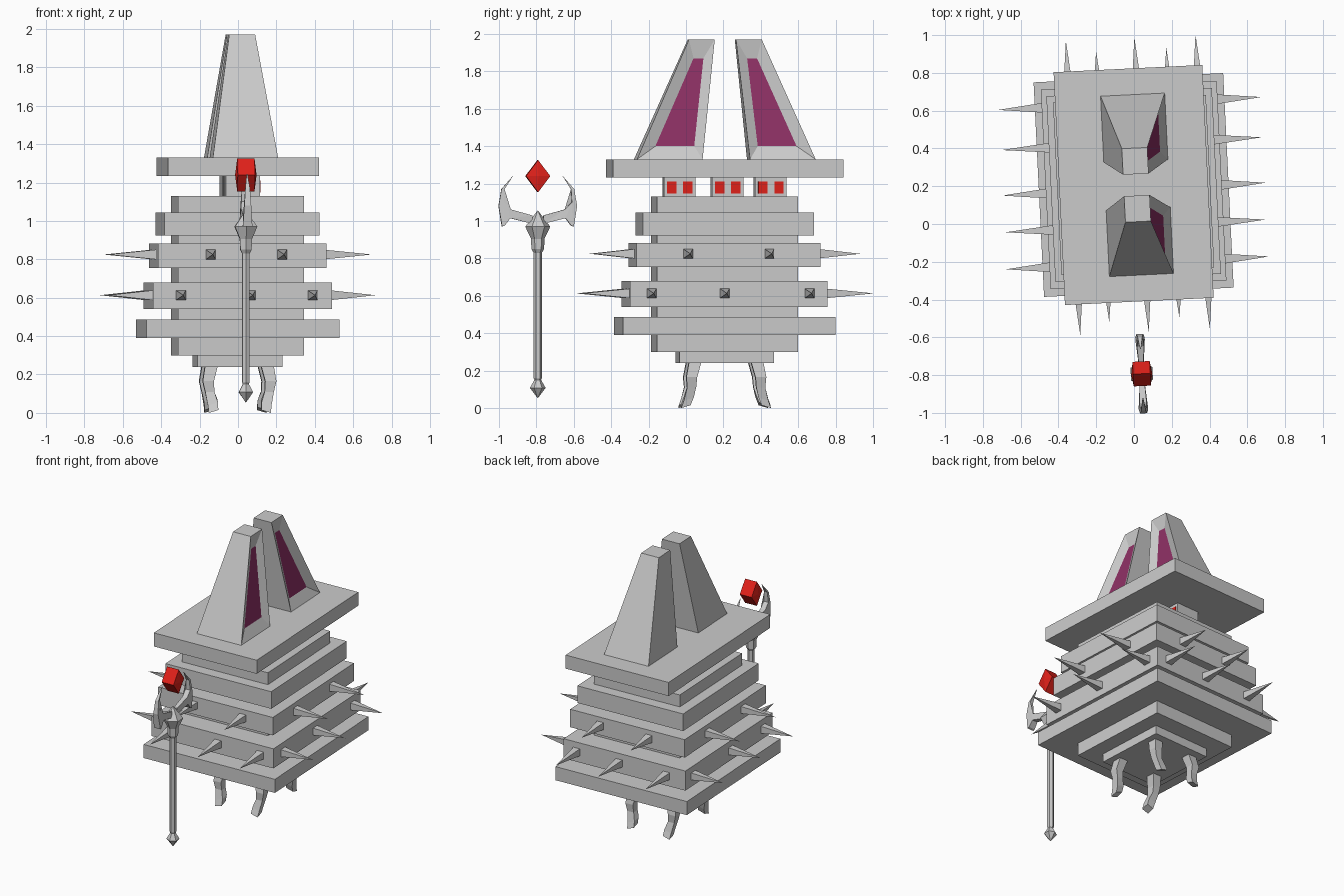
import bpy, bmesh, math
from mathutils import Matrix, Vector

if "Cube" in bpy.data.objects:
    bpy.data.objects.remove(bpy.data.objects["Cube"])

# Whole model sits in a frame turned slightly about z
FRAME = Matrix.Translation((-0.002, 0.2065, 0)) @ Matrix.Rotation(math.radians(2.8), 4, 'Z')


def material(name, color):
    m = bpy.data.materials.new(name)
    m.diffuse_color = color
    m.use_nodes = True
    m.node_tree.nodes["Principled BSDF"].inputs["Base Color"].default_value = m.diffuse_color
    return m


RED = material("red", (0.75, 0.015, 0.01, 1))
PURPLE = material("purple", (0.27, 0.03, 0.13, 1))
GREY = material("grey", (0.8, 0.8, 0.8, 1))


def finish(name, bm, mats=()):
    bmesh.ops.recalc_face_normals(bm, faces=bm.faces)
    me = bpy.data.meshes.new(name)
    bm.to_mesh(me)
    bm.free()
    for m in mats:
        me.materials.append(m)
    ob = bpy.data.objects.new(name, me)
    bpy.context.collection.objects.link(ob)
    ob.matrix_world = FRAME
    return ob


def add_box(bm, cx, cy, z0, z1, w, d):
    mat = Matrix.Translation((cx, cy, (z0 + z1) / 2)) @ Matrix.Diagonal((w, d, z1 - z0, 1))
    bmesh.ops.create_cube(bm, size=1, matrix=mat)


def add_loft(bm, rings):
    rings = [[bm.verts.new(p) for p in r] for r in rings]
    n = len(rings[0])
    for a, b in zip(rings, rings[1:]):
        for i in range(n):
            bm.faces.new((a[i], a[(i + 1) % n], b[(i + 1) % n], b[i]))
    bm.faces.new(rings[0])
    bm.faces.new(rings[-1])


# Stacked body slabs: name, z0, z1, width, depth
for name, z0, z1, w, d in [
    ("base", 0.24, 0.30, 0.445, 0.505),
    ("body_core", 0.30, 1.13, 0.658, 0.756),
    ("tier_1", 0.39, 0.487, 1.005, 1.137),
    ("tier_2", 0.54, 0.68, 0.932, 1.057),
    ("tier_3", 0.755, 0.883, 0.877, 0.985),
    ("tier_4", 0.923, 1.045, 0.81, 0.916),
    ("top_plate", 1.233, 1.33, 0.788, 1.234),
]:
    bm = bmesh.new()
    add_box(bm, 0, 0, z0, z1, w, d)
    finish(name, bm)

# Head blocks with pairs of eyes
heads, eyes = bmesh.new(), bmesh.new()
for y in (-0.246, 0.012, 0.243):
    add_box(heads, 0.011, y, 1.13, 1.233, 0.178, 0.168)
    for s in (-1, 1):
        add_box(eyes, 0.097, y + s * 0.043, 1.147, 1.211, 0.014, 0.05)
finish("head_blocks", heads)
finish("eyes", eyes, [RED])

# Ears: tapered blocks with a recessed coloured panel on the +x face
for side, s in (("front", -1), ("back", 1)):
    bm = bmesh.new()

    def quad(x, *yz):
        return [bm.verts.new((x(z), s * y, z)) for y, z in yz]

    outline = ((0.127, 1.33), (0.478, 1.33), (0.195, 1.97), (0.057, 1.97))
    inset = ((0.170, 1.40), (0.378, 1.40), (0.170, 1.87), (0.117, 1.87))
    slope = lambda z: (z - 1.33) / 0.64
    back = quad(lambda z: -0.152 + 0.099 * slope(z), *outline)
    front = quad(lambda z: 0.188 - 0.106 * slope(z), *outline)
    panel = quad(lambda z: 0.160 - 0.106 * slope(z), *inset)
    for a, b in ((back, front), (front, panel)):
        for i in range(4):
            j = (i + 1) % 4
            bm.faces.new((a[i], a[j], b[j], b[i]))
    bm.faces.new(back)
    bm.faces.new(panel).material_index = 1
    finish(side + "_ear", bm, [GREY, PURPLE])

# Spikes: four-sided needles, three on tier 2 and two on tier 3 per side
bm = bmesh.new()


def add_spike(axis, sign, along, z, root, tip, r=0.027):
    def pt(out, a, dz):
        return (sign * out, a, z + dz) if axis == 0 else (a, sign * out, z + dz)
    ring = [bm.verts.new(pt(root, along + i * r, j * r))
            for i, j in ((-1, -1), (1, -1), (1, 1), (-1, 1))]
    end = bm.verts.new(pt(tip, along, 0))
    bm.faces.new(ring)
    for i in range(4):
        bm.faces.new((ring[i], ring[(i + 1) % 4], end))


for s in (-1, 1):
    for a in (-0.413, -0.022, 0.432):
        add_spike(0, s, a, 0.613, 0.45, 0.698)
    for a in (-0.217, 0.219):
        add_spike(0, s, a, 0.825, 0.42, 0.69)
    for a in (-0.321, 0.042, 0.366):
        add_spike(1, s, a, 0.613, 0.51, 0.78)
    for a in (-0.164, 0.208):
        add_spike(1, s, a, 0.825, 0.475, 0.716)
finish("spikes", bm)

# Crooked legs: square section swept down a bent path (outward x, outward y, z, half size)
path = [(0.145, 0.165, 0.25, 0.033), (0.163, 0.185, 0.165, 0.029), (0.155, 0.185, 0.11, 0.024),
        (0.14, 0.20, 0.055, 0.026), (0.137, 0.215, 0.015, 0.025)]
bm = bmesh.new()
for sx in (-1, 1):
    for sy in (-1, 1):
        add_loft(bm, [[(sx * x + i * r, sy * y + j * r, z - 0.3 * r * (sx * i + sy * j) * (k > 2))
                       for i, j in ((-1, -1), (1, -1), (1, 1), (-1, 1))]
                      for k, (x, y, z, r) in enumerate(path)])
finish("legs", bm)

# Staff: six-sided turned shaft with pommel, collar and diamond head
SX, SY = -0.006, -1.0
bm = bmesh.new()
profile = [(0.002, 0.055), (0.042, 0.108), (0.018, 0.15), (0.022, 0.16), (0.022, 0.83),
           (0.034, 0.85), (0.036, 0.905), (0.067, 0.97), (0.002, 1.055)]
add_loft(bm, [[(SX + r * math.sin(k * math.pi / 3), SY + r * math.cos(k * math.pi / 3), z)
               for k in range(6)] for r, z in profile])
finish("staff", bm)

# Crescent horns: outline (distance from staff, z, half thickness), mirrored
horn = [(0.03, 1.03, 0.012), (0.145, 1.062, 0.018), (0.182, 1.10, 0.018), (0.178, 1.17, 0.012),
        (0.13, 1.245, 0.002), (0.195, 1.17, 0.012), (0.21, 1.08, 0.018), (0.192, 0.97, 0.025),
        (0.178, 0.975, 0.025), (0.148, 1.015, 0.022), (0.03, 0.985, 0.012)]
bm = bmesh.new()
for s in (-1, 1):
    add_loft(bm, [[(SX + e * t, SY + s * y, z) for y, z, t in horn] for e in (-1, 1)])
bmesh.ops.triangulate(bm, faces=[f for f in bm.faces if len(f.verts) > 4])
finish("staff_horns", bm)

# Floating gem: diamond prism along x with slightly pointed ends
bm = bmesh.new()
diamond = [(0, 0.086), (0.065, 0), (0, -0.086), (-0.065, 0)]
rims = []
for s in (-1, 1):
    rim = [bm.verts.new((SX + s * 0.045, SY + y, 1.24 + z)) for y, z in diamond]
    pole = bm.verts.new((SX + s * 0.056, SY, 1.24))
    for i in range(4):
        bm.faces.new((rim[i], rim[(i + 1) % 4], pole))
    rims.append(rim)
for i in range(4):
    j = (i + 1) % 4
    bm.faces.new((rims[0][i], rims[0][j], rims[1][j], rims[1][i]))
finish("staff_gem", bm, [RED])
